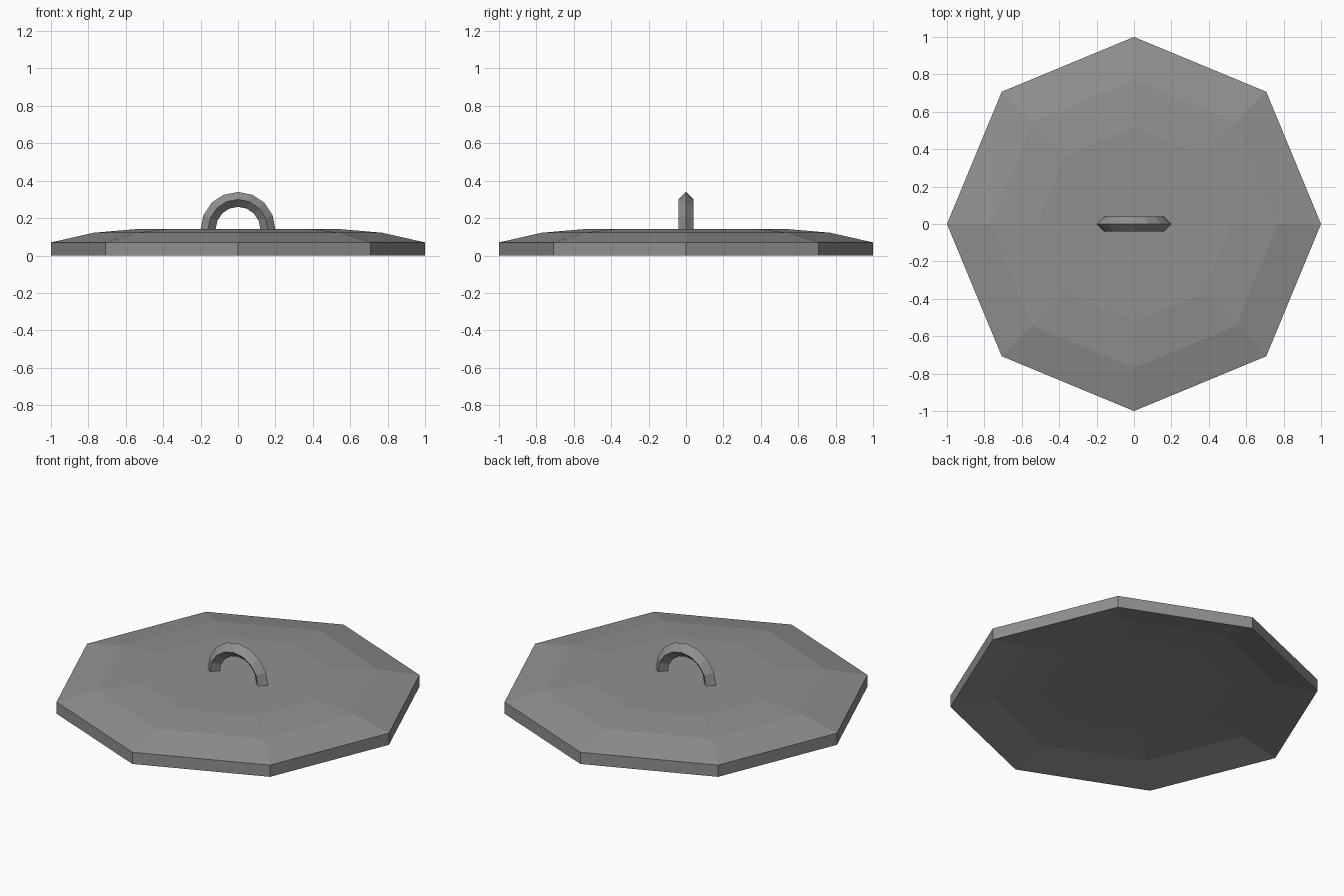
import bpy, bmesh
from math import sin, cos, pi

if "Cube" in bpy.data.objects:
    bpy.data.objects.remove(bpy.data.objects["Cube"])

# Dark grey metal for both parts
metal = bpy.data.materials.new("dark_metal")
metal.diffuse_color = (0.28, 0.28, 0.28, 1)
metal.use_nodes = True
metal.node_tree.nodes["Principled BSDF"].inputs["Base Color"].default_value = metal.diffuse_color


def make_object(name, bm):
    bmesh.ops.recalc_face_normals(bm, faces=bm.faces)
    mesh = bpy.data.meshes.new(name)
    bm.to_mesh(mesh)
    bm.free()
    mesh.materials.append(metal)
    obj = bpy.data.objects.new(name, mesh)
    bpy.context.collection.objects.link(obj)
    return obj


def loft(bm, rings):
    """Bridge successive vertex rings and cap the two ends."""
    loops = [[bm.verts.new(p) for p in ring] for ring in rings]
    n = len(loops[0])
    for a, b in zip(loops, loops[1:]):
        for i in range(n):
            j = (i + 1) % n
            bm.faces.new((a[i], a[j], b[j], b[i]))
    bm.faces.new(loops[0])
    bm.faces.new(loops[-1])


# Lid: eight-sided shallow dome, same curve above and below
SIDES, THICK = 8, 0.07
dome = [(0.52, 0.073), (0.77, 0.052), (1.0, 0.0)]
profile = dome + [(r, z + THICK) for r, z in reversed(dome)]
bm = bmesh.new()
loft(bm, [[(r * cos(2 * pi * i / SIDES), r * sin(2 * pi * i / SIDES), z)
           for i in range(SIDES)] for r, z in profile])
make_object("lid", bm)

# Handle: half ring with a diamond cross-section
MAJOR, MINOR, STEPS, BASE = 0.16, 0.04, 8, 0.14
section = [(MINOR * cos(pi * k / 2), MINOR * sin(pi * k / 2)) for k in range(4)]
bm = bmesh.new()
loft(bm, [[((MAJOR + u) * cos(pi * s / STEPS), v, BASE + (MAJOR + u) * sin(pi * s / STEPS))
           for u, v in section] for s in range(STEPS + 1)])
make_object("handle", bm)
